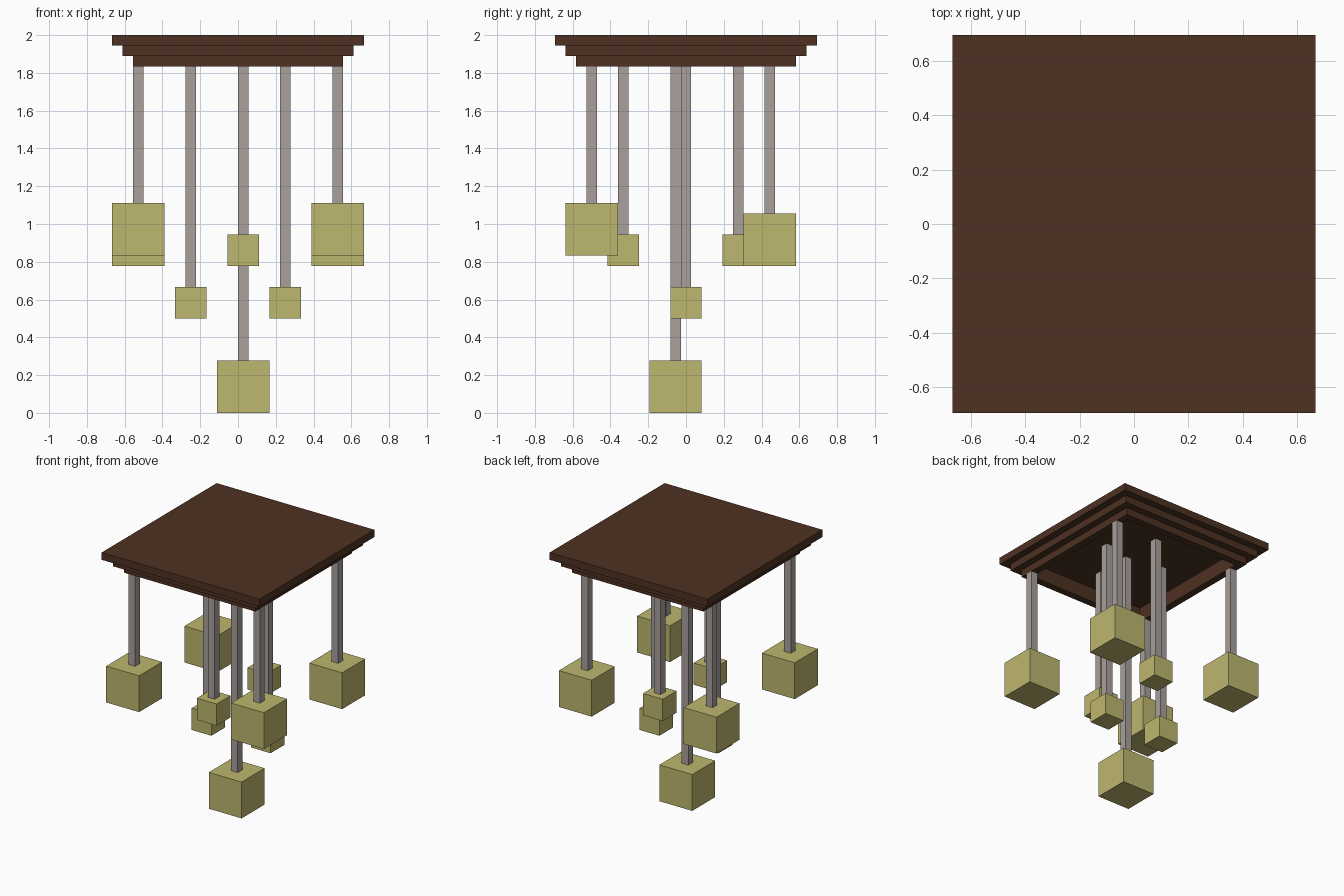
import bpy
import bmesh

if "Cube" in bpy.data.objects:
    bpy.data.objects.remove(bpy.data.objects["Cube"], do_unlink=True)

U = 1 / 18  # every part sits on a grid of this step


def material(name, rgb):
    lin = [(c / 255 / 12.92) if c < 11 else ((c / 255 + 0.055) / 1.055) ** 2.4 for c in rgb]
    m = bpy.data.materials.new(name)
    m.use_nodes = True
    m.diffuse_color = (*lin, 1)
    m.node_tree.nodes["Principled BSDF"].inputs["Base Color"].default_value = (*lin, 1)
    return m


BROWN = material("dark_brown_wood", (78, 50, 34))
GREY = material("warm_grey_cord", (168, 160, 156))
KHAKI = material("khaki_lamp", (190, 183, 110))


def finish(name, bm, mat):
    bmesh.ops.recalc_face_normals(bm, faces=bm.faces)
    me = bpy.data.meshes.new(name)
    bm.to_mesh(me)
    bm.free()
    me.materials.append(mat)
    ob = bpy.data.objects.new(name, me)
    bpy.context.collection.objects.link(ob)


def box(name, cx, cy, z0, z1, sx, sy, mat):
    bm = bmesh.new()
    bmesh.ops.create_cube(bm, size=1)
    for v in bm.verts:
        v.co = (cx + v.co.x * sx, cy + v.co.y * sy, z0 + (v.co.z + 0.5) * (z1 - z0))
    finish(name, bm, mat)


def frame(name, outer, inner, z0, z1, mat):
    """Rectangular ring between two half-size pairs."""
    bm = bmesh.new()
    corners = [(-1, -1), (1, -1), (1, 1), (-1, 1)]
    loops = [[bm.verts.new((sx * h[0], sy * h[1], z)) for sx, sy in corners]
             for h, z in ((outer, z0), (outer, z1), (inner, z1), (inner, z0))]
    for a, b in zip(loops, loops[1:] + loops[:1]):
        for i in range(4):
            j = (i + 1) % 4
            bm.faces.new((a[i], a[j], b[j], b[i]))
    finish(name, bm, mat)


# Stepped ceiling mount: solid plate over two hollow frames
HX, HY = 12 * U, 12.5 * U
box("ceiling_plate", 0, 0, 35 * U, 36 * U, 2 * HX, 2 * HY, BROWN)
opening = (HX - 3 * U, HY - 3 * U)
for name, step in (("upper_frame", 1), ("lower_frame", 2)):
    frame(name, (HX - step * U, HY - step * U), opening, (35 - step) * U, (36 - step) * U, BROWN)

# Hanging lamps: name, x, y, bottom, size, cord top (all in grid steps)
LAMPS = [
    ("front_right", -9.5, -9, 15, 5, 33),
    ("front_left", 9.5, -9, 15, 5, 33),
    ("back_right", -9.5, 8, 14, 5, 33),
    ("back_left", 9.5, 8, 14, 5, 33),
    ("centre", 0.5, -1, 0, 5, 35),
    ("small_front", 0.5, -6, 14, 3, 35),
    ("small_back", 0.5, 5, 14, 3, 35),
    ("small_right", -4.5, 0, 9, 3, 35),
    ("small_left", 4.5, 0, 9, 3, 35),
]
for name, x, y, z, size, top in LAMPS:
    box(name + "_lamp", x * U, y * U, z * U, (z + size) * U, size * U, size * U, KHAKI)
    box(name + "_cord", x * U, y * U, (z + size) * U, top * U, U, U, GREY)
